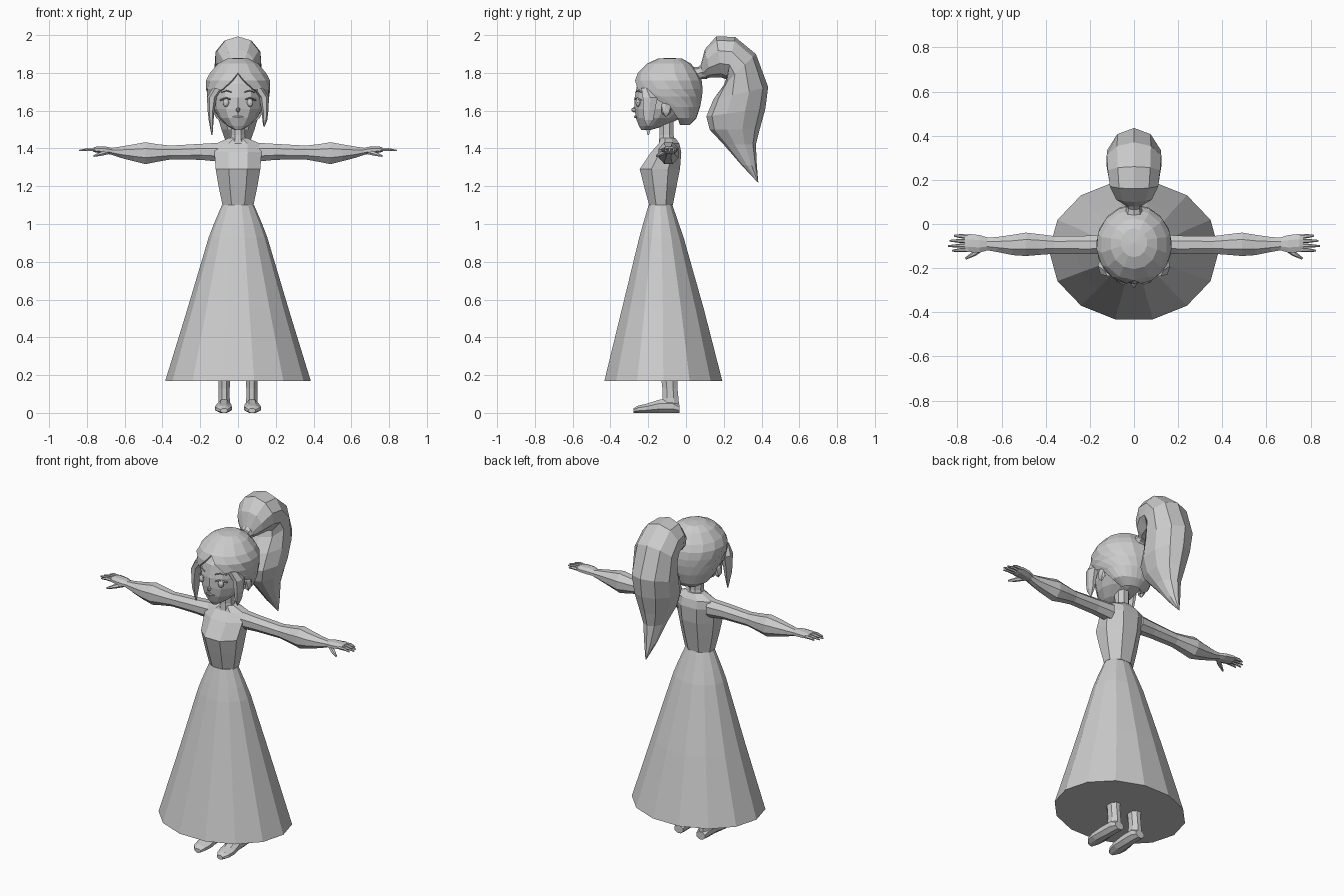
import bpy, bmesh, math
from mathutils import Vector

grey = bpy.data.materials.new("plain grey")
grey.diffuse_color = (0.6, 0.6, 0.6, 1)
X, Y, Z = Vector((1, 0, 0)), Vector((0, 1, 0)), Vector((0, 0, 1))


def ring(c, u, v, n=8, phase=0.0):
    """Elliptical cross-section around c spanned by half-axes u and v."""
    k = 1 / math.cos(math.pi / n) if phase else 1
    return [Vector(c) + k * (u * math.cos(a) + v * math.sin(a))
            for a in (2 * math.pi * (i + phase) / n for i in range(n))]


def level(z, w, front, back, n=8, phase=0.5, cx=0):
    """Horizontal ring from half width and front/back limits."""
    return ring((cx, (front + back) / 2, z), X * w, Y * (back - front) / 2, n, phase)


def finish(name, bm, mirror=False):
    bmesh.ops.remove_doubles(bm, verts=bm.verts, dist=0.0005)
    bmesh.ops.recalc_face_normals(bm, faces=bm.faces)
    mesh = bpy.data.meshes.new(name)
    bm.to_mesh(mesh)
    bm.free()
    mesh.materials.append(grey)
    ob = bpy.data.objects.new(name, mesh)
    bpy.context.collection.objects.link(ob)
    if mirror:
        m = ob.modifiers.new("mirror", 'MIRROR')
        m.use_mirror_merge = False
    return ob


def loft(name, rings, mirror=False, closed=True):
    bm = bmesh.new()
    vs = [[bm.verts.new(p) for p in r] for r in rings]
    n = len(vs[0])
    for a, b in zip(vs, vs[1:]):
        for i in range(n if closed else n - 1):
            j = (i + 1) % n
            bm.faces.new((a[i], a[j], b[j], b[i]))
    if closed:
        bm.faces.new(vs[0])
        bm.faces.new(vs[-1])
    return finish(name, bm, mirror)


def blob(name, c, size, mirror=False, sub=1):
    bm = bmesh.new()
    bmesh.ops.create_icosphere(bm, subdivisions=sub, radius=1)
    for v in bm.verts:
        v.co = Vector(c) + Vector(a * b for a, b in zip(v.co, size))
    return finish(name, bm, mirror)


# Long skirt with closed hem
loft("skirt", [level(z, w, f, b, 14, 0) for z, w, f, b in (
    (0.17, 0.385, -0.44, 0.20), (0.55, 0.268, -0.345, 0.10),
    (0.93, 0.155, -0.25, -0.01), (1.0, 0.128, -0.23, -0.035),
    (1.10, 0.085, -0.20, -0.07))])

# Bodice, shoulders and neck
loft("bodice", [level(*r) for r in (
    (1.10, 0.082, -0.195, -0.07), (1.20, 0.103, -0.222, -0.05),
    (1.29, 0.118, -0.245, -0.032), (1.38, 0.125, -0.185, -0.025),
    (1.425, 0.118, -0.145, -0.035), (1.455, 0.05, -0.135, -0.055))])
loft("neck", [level(z, w, f, b, 8) for z, w, f, b in (
    (1.42, 0.045, -0.145, -0.055), (1.47, 0.037, -0.14, -0.065),
    (1.60, 0.038, -0.145, -0.065))])

# Arms: x, y, z, half depth, half height
loft("arms", [ring((x, y, z), Y * hy, Z * hz, 8, 0.5) for x, y, z, hy, hz in (
    (0.10, -0.09, 1.38, 0.045, 0.05), (0.20, -0.095, 1.382, 0.042, 0.042),
    (0.36, -0.095, 1.378, 0.04, 0.037), (0.43, -0.093, 1.376, 0.047, 0.047),
    (0.49, -0.092, 1.375, 0.053, 0.058), (0.55, -0.095, 1.377, 0.046, 0.045),
    (0.62, -0.093, 1.38, 0.034, 0.03), (0.67, -0.09, 1.385, 0.028, 0.018))], True)

# Hands with four fingers and a thumb
loft("hands", [ring((x, y, z), Y * hy, Z * hz, 8, 0.5) for x, y, z, hy, hz in (
    (0.66, -0.09, 1.385, 0.028, 0.017), (0.70, -0.09, 1.39, 0.04, 0.02),
    (0.75, -0.086, 1.394, 0.041, 0.016), (0.768, -0.086, 1.393, 0.036, 0.01))], True)
for i, (y0, y1, x1) in enumerate(((-0.057, -0.053, 0.815), (-0.077, -0.076, 0.835),
                                  (-0.097, -0.1, 0.842), (-0.116, -0.121, 0.825))):
    loft(f"fingers_{i + 1}", [ring((x, y, z), Y * r, Z * r, 6) for x, y, z, r in (
        (0.74, y0, 1.393, 0.010), (0.79, (y0 + y1) / 2, 1.395, 0.009),
        (x1, y1, 1.389, 0.004))], True)
loft("thumbs", [ring((x, y, z), (X + Y).normalized() * r, Z * r, 6) for x, y, z, r in (
    (0.685, -0.105, 1.383, 0.014), (0.725, -0.135, 1.372, 0.012),
    (0.763, -0.157, 1.36, 0.005))], True)

# Legs and pointed feet
loft("legs", [level(z, w, f, b, 8, 0.5, 0.073) for z, w, f, b in (
    (0.02, 0.033, -0.13, -0.035), (0.08, 0.029, -0.125, -0.04),
    (0.13, 0.029, -0.125, -0.045), (0.25, 0.037, -0.14, -0.045))], True)
loft("feet", [ring((x, y, h / 2), X * w, Z * h / 2, 8, 0.5) for x, y, w, h in (
    (0.073, -0.035, 0.028, 0.045), (0.073, -0.07, 0.036, 0.07),
    (0.074, -0.14, 0.037, 0.07), (0.077, -0.21, 0.044, 0.048),
    (0.078, -0.255, 0.036, 0.038), (0.074, -0.278, 0.018, 0.024))], True)

# Head with a narrow chin
loft("head", [level(z, w, f, b, 12, 0) for z, w, f, b in (
    (1.497, 0.018, -0.236, -0.19), (1.52, 0.058, -0.25, -0.11),
    (1.56, 0.10, -0.265, -0.03), (1.61, 0.128, -0.272, 0.04),
    (1.67, 0.138, -0.272, 0.06), (1.74, 0.135, -0.258, 0.06),
    (1.81, 0.10, -0.20, 0.02))])

# Facial features
blob("nose", (0, -0.274, 1.605), (0.012, 0.016, 0.015))
blob("eyes", (0.064, -0.253, 1.642), (0.017, 0.014, 0.022), True, 2)
loft("eyelashes", [ring((x, y, z), Y * 0.006, Z * 0.004, 4) for x, y, z in (
    (0.04, -0.27, 1.66), (0.064, -0.262, 1.668), (0.095, -0.238, 1.655))], True)
loft("eyebrows", [ring((x, y, z), Y * 0.004, Z * 0.003, 4) for x, y, z in (
    (0.035, -0.267, 1.698), (0.06, -0.257, 1.706), (0.09, -0.236, 1.697))], True)
loft("lips", [ring((x, y, 1.567), Y * h, Z * h, 6) for x, y, h in (
    (-0.03, -0.261, 0.002), (0, -0.268, 0.008), (0.03, -0.261, 0.002))])
blob("ears", (0.142, -0.105, 1.61), (0.016, 0.03, 0.045), True)

# Hair cap: open over the face, opening half-angle a0 measured from the front
rows = []
for z, cy, rx, ry, a0 in ((1.525, -0.025, 0.06, 0.045, 80), (1.56, -0.035, 0.115, 0.09, 84),
                          (1.62, -0.07, 0.148, 0.145, 84), (1.675, -0.095, 0.166, 0.18, 60),
                          (1.715, -0.095, 0.171, 0.183, 28), (1.76, -0.095, 0.171, 0.178, 11),
                          (1.80, -0.095, 0.152, 0.16, 0), (1.85, -0.09, 0.108, 0.115, 0),
                          (1.875, -0.085, 0.06, 0.065, 0), (1.88, -0.085, 0.001, 0.001, 0)):
    a = [math.radians(a0 + (360 - 2 * a0) * i / 14) for i in range(15)]
    rows.append([Vector((rx * math.sin(t), cy - ry * math.cos(t), z)) for t in a])
cap = loft("hair_cap", rows, closed=False)
thick = cap.modifiers.new("thickness", 'SOLIDIFY')
thick.thickness, thick.offset = 0.012, -1

# Locks framing the face, the left one longer
for name, s, tip in (("lock_left", -1, 1.47), ("lock_right", 1, 1.515)):
    loft(name, [ring((s * x, y, z), X * hx, Y * hy, 6) for x, y, z, hx, hy in (
        (0.105, -0.21, 1.72, 0.03, 0.03), (0.138, -0.19, 1.67, 0.026, 0.045),
        (0.143, -0.195, 1.60, 0.018, 0.036), (0.142, -0.198, 1.55, 0.013, 0.028),
        (0.138, -0.2, tip, 0.003, 0.004))])

# Hair tie and ponytail: outer (y, z), inner (y, z), half width
loft("hair_tie", [ring((0, y, z), X * r, Vector((0, -0.3, 0.95)) * r, 8) for y, z, r in (
    (0.03, 1.785, 0.045), (0.075, 1.80, 0.034), (0.10, 1.81, 0.045))])
tail = []
for oy, oz, iy, iz, w in ((0.075, 1.83, 0.085, 1.77, 0.03), (0.10, 1.925, 0.13, 1.775, 0.085),
                          (0.16, 1.993, 0.19, 1.775, 0.115), (0.26, 1.99, 0.215, 1.765, 0.125),
                          (0.37, 1.90, 0.20, 1.735, 0.13), (0.435, 1.725, 0.145, 1.66, 0.128),
                          (0.42, 1.61, 0.108, 1.57, 0.118), (0.39, 1.50, 0.125, 1.50, 0.092),
                          (0.37, 1.42, 0.20, 1.42, 0.062), (0.375, 1.31, 0.295, 1.31, 0.035),
                          (0.383, 1.22, 0.378, 1.222, 0.003)):
    o, i = Vector((0, oy, oz)), Vector((0, iy, iz))
    tail.append(ring((o + i) / 2, (o - i) / 2, X * w, 10))
loft("ponytail", tail)
